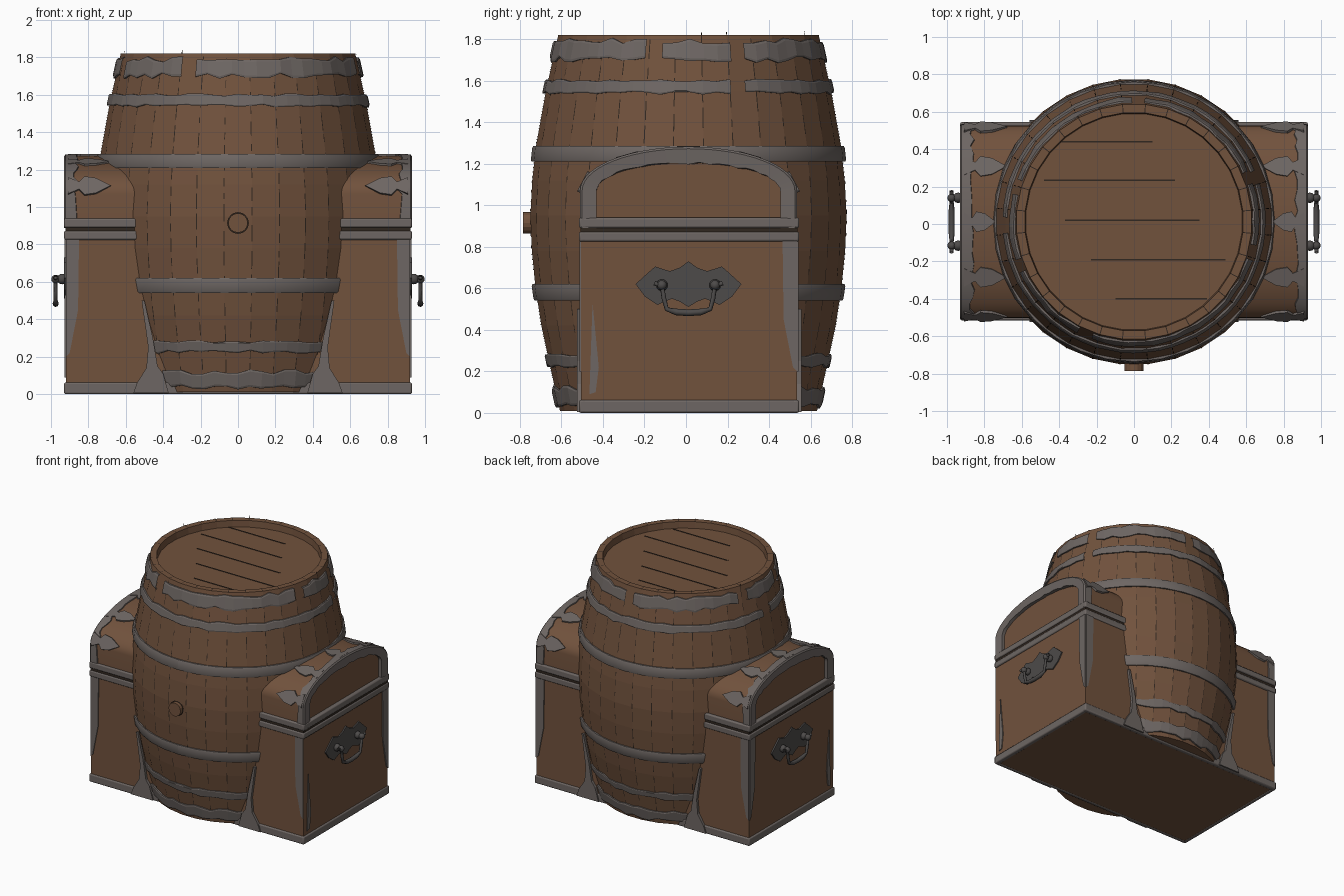
import bpy, bmesh, random
from math import sin, cos, pi, tau, radians
from mathutils import Vector

random.seed(4)
old = bpy.data.objects.get("Cube")
if old:
    bpy.data.objects.remove(old, do_unlink=True)


def material(name, rgb, rough=0.8):
    m = bpy.data.materials.new(name)
    m.use_nodes = True
    m.diffuse_color = (*rgb, 1)
    node = m.node_tree.nodes["Principled BSDF"]
    node.inputs["Base Color"].default_value = (*rgb, 1)
    node.inputs["Roughness"].default_value = rough
    return m


WOOD = material("brown wood", (0.165, 0.084, 0.046))
IRON = material("grey iron", (0.155, 0.134, 0.125))
DARK = material("dark seam", (0.03, 0.02, 0.014))
HANDLE = material("dark iron", (0.075, 0.07, 0.068))
CY = 0.012            # depth centre of barrel and chest
X, FRONT, BACK = 0.92, -0.505, 0.535


def build(name, verts, faces, mat, smooth=None):
    me = bpy.data.meshes.new(name)
    me.from_pydata([tuple(v) for v in verts], [], faces)
    bm = bmesh.new()
    bm.from_mesh(me)
    bmesh.ops.recalc_face_normals(bm, faces=bm.faces)
    bm.to_mesh(me)
    bm.free()
    me.materials.append(mat)
    ob = bpy.data.objects.new(name, me)
    bpy.context.collection.objects.link(ob)
    if smooth:
        finish(ob, smooth)
    return ob


def finish(ob, angle):
    bpy.ops.object.select_all(action="DESELECT")
    ob.select_set(True)
    bpy.context.view_layer.objects.active = ob
    bpy.ops.object.shade_smooth_by_angle(angle=radians(angle))


def grid(rows, closed=False):
    """Faces joining equal-length rows of vertices, and the flat vertex list."""
    n = len(rows[0])
    faces = [(i * n + j, i * n + (j + 1) % n, (i + 1) * n + (j + 1) % n, (i + 1) * n + j)
             for i in range(len(rows) - 1) for j in range(n if closed else n - 1)]
    return [v for r in rows for v in r], faces


def plate(name, outline, origin, u, v, mat, half=0.007):
    """Flat cut-out lying in the plane of u and v."""
    o, u, v = Vector(origin), Vector(u), Vector(v)
    w = u.cross(v).normalized() * half
    n = len(outline)
    verts = [o + u * a + v * b + s * w for s in (-1, 1) for a, b in outline]
    faces = [tuple(range(n)), tuple(range(n, 2 * n))]
    faces += [(i, (i + 1) % n, n + (i + 1) % n, n + i) for i in range(n)]
    return build(name, verts, faces, mat)


def bar(name, lo, hi, mat, bevel=0.0):
    rows = [[(x, y, z) for x, y in ((lo[0], lo[1]), (hi[0], lo[1]), (hi[0], hi[1]), (lo[0], hi[1]))]
            for z in (lo[2], hi[2])]
    verts, faces = grid(rows, True)
    ob = build(name, verts, faces + [(0, 1, 2, 3), (4, 5, 6, 7)], mat)
    if bevel:
        mod = ob.modifiers.new("soft edge", "BEVEL")
        mod.width, mod.segments = bevel, 2
        finish(ob, 40)
    return ob


# ---- Barrel: staves, rim and sunken top
STAVES = 32
BULGE = [(0.01, 0.622), (0.25, 0.675), (0.42, 0.712), (0.6, 0.74), (0.78, 0.758), (0.95, 0.765),
         (1.12, 0.756), (1.29, 0.737), (1.55, 0.69), (1.82, 0.63)]


def radius(z):
    for (z0, r0), (z1, r1) in zip(BULGE, BULGE[1:]):
        if z <= z1:
            return r0 + (r1 - r0) * (z - z0) / (z1 - z0)
    return BULGE[-1][1]


def polar(r, a, z):
    return (r * sin(a), CY - r * cos(a), z)


def seam_angle(i):
    return (i + 0.5) * tau / STAVES


profile = [(0.01, 0.001)] + BULGE + [(1.82, 0.585), (1.77, 0.58), (1.77, 0.001)]
build("barrel", *grid([[polar(r, seam_angle(i), z) for i in range(STAVES)] for z, r in profile], True), WOOD)

# Broken seams between the staves, and joints across the rim
verts, faces = [], []
for i in range(STAVES):
    a = seam_angle(i)
    z = 0.04 + random.random() * 0.05
    while z < 1.75:
        top = z + random.uniform(0.03, 0.1)
        verts += [polar(radius(h) + 0.002, a + d, h) for h, d in
                  ((z, -0.0035), (z, 0.0035), (top, 0.0035), (top, -0.0035))]
        z = top + random.uniform(0.02, 0.06)
    verts += [polar(r, a + d, 1.822) for r, d in ((0.585, -0.004), (0.63, -0.004), (0.63, 0.004), (0.585, 0.004))]
faces = [tuple(range(k, k + 4)) for k in range(0, len(verts), 4)]
build("stave_seams", verts, faces, DARK)
for y, x0, x1 in ((0.44, -0.4, 0.1), (0.235, -0.48, 0.22), (0.02, -0.37, 0.35), (-0.19, -0.23, 0.49), (-0.4, -0.1, 0.39)):
    bar("top_plank_seam", (x0, y - 0.004, 1.765), (x1, y + 0.004, 1.773), DARK)


# ---- Barrel hoops; angles run from the front towards the model's left
def hoop(name, z0, z1, start=0, end=360, jag=0.0, thick=0.018):
    n = max(3, round((end - start) / (5.625 if jag else 11.25)))
    rows = []
    for i in range(n + 1):
        a = radians(start + (end - start) * i / n)
        if end - start == 360 and i == n:
            rows.append(rows[0])
            break
        lo, hi = z0 + random.uniform(-jag, jag), z1 + random.uniform(-jag, jag)
        t = thick + random.uniform(-0.3, 0.3) * jag
        edge = 0.12 * (hi - lo)
        rows.append([polar(radius(lo) - 0.01, a, lo), polar(radius(lo) + t * 0.7, a, lo),
                     polar(radius(lo + edge) + t, a, lo + edge), polar(radius(hi - edge) + t, a, hi - edge),
                     polar(radius(hi) + t * 0.7, a, hi), polar(radius(hi) - 0.01, a, hi)])
    v, f = grid(rows)
    return build(name, v, f, IRON, None if jag else 35)


hoop("upper_hoop", 1.21, 1.285, thick=0.014)
hoop("lower_hoop", 0.54, 0.62, thick=0.014)
for a0, a1 in ((-20, 72), (79, 108), (114, 175), (181, 250), (257, 288), (294, 333)):
    hoop("top_hoop", 1.70, 1.79, a0, a1, 0.016, 0.012)
for a0, a1 in ((-85, 107), (113, 268)):
    hoop("second_hoop", 1.54, 1.6, a0, a1, 0.008, 0.012)
hoop("foot_hoop", 0.225, 0.28, jag=0.01, thick=0.012)
hoop("bottom_hoop", 0.035, 0.12, jag=0.014, thick=0.012)

# Bung on the front
bung = [[(r * cos(k * tau / 16), y, 0.915 + r * sin(k * tau / 16)) for k in range(16)]
        for r, y in ((0.052, -0.72), (0.052, -0.785), (0.001, -0.785))]
build("bung", *grid(bung, True), WOOD)
ring = [[(r * cos(k * tau / 16), -0.757, 0.915 + r * sin(k * tau / 16)) for k in range(16)] for r in (0.05, 0.058)]
build("bung_seam", *grid(ring, True), DARK)

# ---- Chest body
bar("chest_body", (-X, FRONT, 0.002), (X, BACK, 0.88), WOOD)
bar("lid_gap", (-X - 0.003, FRONT - 0.003, 0.872), (X + 0.003, BACK + 0.003, 0.892), DARK)


def frame(name, z0, z1, out):
    bar(name, (-X - out, FRONT - out, z0), (X + out, FRONT + 0.025, z1), IRON, 0.009)
    bar(name, (-X - out, BACK - 0.025, z0), (X + out, BACK + out, z1), IRON, 0.009)
    for s in (-1, 1):
        lo, hi = sorted((s * (X + out), s * (X - 0.025)))
        bar(name, (lo, FRONT - out, z0), (hi, BACK + out, z1), IRON, 0.009)


frame("base_trim", 0.0, 0.062, 0.01)
frame("body_rim", 0.825, 0.873, 0.01)
frame("lid_rim", 0.89, 0.94, 0.01)


# ---- Arched lid
def arch(inset, n=28):
    a, b = 0.522 - inset, 0.212 - inset
    pts = [(CY + a * cos(pi * i / n), 1.07 + b * sin(pi * i / n)) for i in range(n + 1)]
    return [(CY + a, 0.89)] + pts + [(CY - a, 0.89)]


lid = arch(0.008)
verts, faces = grid([[(x, y, z) for y, z in lid] for x in (-0.9, 0.9)], True)
n = len(lid)
build("lid", verts, faces + [tuple(range(n)), tuple(range(n, 2 * n))], WOOD, 30)

LEAF = [(0, -0.05), (0.06, -0.022), (0.09, -0.055), (0.15, -0.045), (0.23, 0)]
LEAF += [(a, -b) for a, b in reversed(LEAF[:-1])]
CORNER = [(0, 0.83), (0.07, 0.83), (0.065, 0.45), (0.02, 0.22), (0, 0.2)]
SLIVER = [(0.04, 0.09), (0.055, 0.53), (0.085, 0.22), (0.07, 0.1)]
FLARE = [(0.37, 0.005), (0.40, 0.11), (0.43, 0.15), (0.455, 0.3), (0.50, 0.5), (0.515, 0.5),
         (0.48, 0.25), (0.49, 0.14), (0.54, 0.06), (0.56, 0.005)]
SHIELD = [(0, 0.12), (0.04, 0.09), (0.09, 0.072), (0.16, 0.095), (0.2, 0.06), (0.255, 0.01),
          (0.21, -0.05), (0.15, -0.09), (0.08, -0.06), (0.04, -0.075), (0, -0.1)]
SHIELD += [(-a, b) for a, b in reversed(SHIELD[1:-1])]

for s in (-1, 1):
    # Worn iron band around each end of the lid
    outer, inner = arch(0), arch(0.08)
    worn = [random.uniform(-0.012, 0.016) for _ in outer]
    rows = [[(s * 0.89, y, z) for y, z in inner],
            [(s * 0.925, y, z + w * 0.5) for (y, z), w in zip(inner, worn)],
            [(s * 0.93, y, z) for y, z in arch(0.01)],
            [(s * 0.922, y, z) for y, z in outer],
            [(s * (0.865 + w), y, z) for (y, z), w in zip(outer, worn)],
            [(s * (0.86 + w), y, z) for (y, z), w in zip(arch(0.02), worn)]]
    build("lid_band", *grid(rows), IRON, 35)

    # Leaf straps reaching in over the lid
    for deg in (12, 55, 90, 125, 168):
        t = radians(deg)
        tangent = Vector((0, -0.522 * sin(t), 0.212 * cos(t))).normalized()
        scale = 0.75 if deg == 90 else 1.0
        plate("lid_strap", [(a * scale, b) for a, b in LEAF],
              (s * 0.91, CY + 0.516 * cos(t), 1.07 + 0.206 * sin(t)), (-s, 0, 0), tangent, IRON)

    # Tapered corner irons and flared feet beside the barrel
    for y, d in ((FRONT, 1), (BACK, -1)):
        plate("corner_iron", CORNER, (s * X, y, 0), (-s, 0, 0), (0, 0, 1), IRON)
        plate("flared_foot", FLARE, (0, y, 0), (s, 0, 0), (0, 0, 1), IRON, 0.02)
        plate("side_corner_iron", CORNER if d < 0 else SLIVER, (s * X, y, 0), (0, d, 0), (0, 0, 1), IRON)

    # Shield plate with knobs and a hanging handle
    plate("handle_plate", SHIELD, (s * X, CY, 0.61), (0, 1, 0), (0, 0, 1), HANDLE, 0.01)
    for side in (-1, 1):
        for x, r in ((0.94, 0.028), (0.975, 0.023)):
            bpy.ops.mesh.primitive_uv_sphere_add(segments=12, ring_count=8, radius=r,
                                                 location=(s * x, CY + side * 0.128, 0.615))
            knob = bpy.context.object
            knob.name = "handle_knob"
            knob.data.materials.append(HANDLE)
            finish(knob, 60)
    rows = []
    path = [(-0.165, 0.625), (-0.128, 0.61), (-0.118, 0.55), (-0.105, 0.5), (-0.06, 0.486), (0, 0.482)]
    path += [(-a, b) for a, b in reversed(path[:-1])]
    pts = [Vector((s * 0.975, CY + a, b)) for a, b in path]
    for i, p in enumerate(pts):
        along = (pts[min(i + 1, len(pts) - 1)] - pts[max(i - 1, 0)]).normalized()
        side_dir, up = Vector((1, 0, 0)), along.cross(Vector((1, 0, 0)))
        r = 0.016 if 3 < i < 7 else 0.011
        rows.append([p + (side_dir * cos(k * tau / 8) + up * sin(k * tau / 8)) * r for k in range(8)])
    build("handle_bail", *grid(rows, True), HANDLE, 50)
